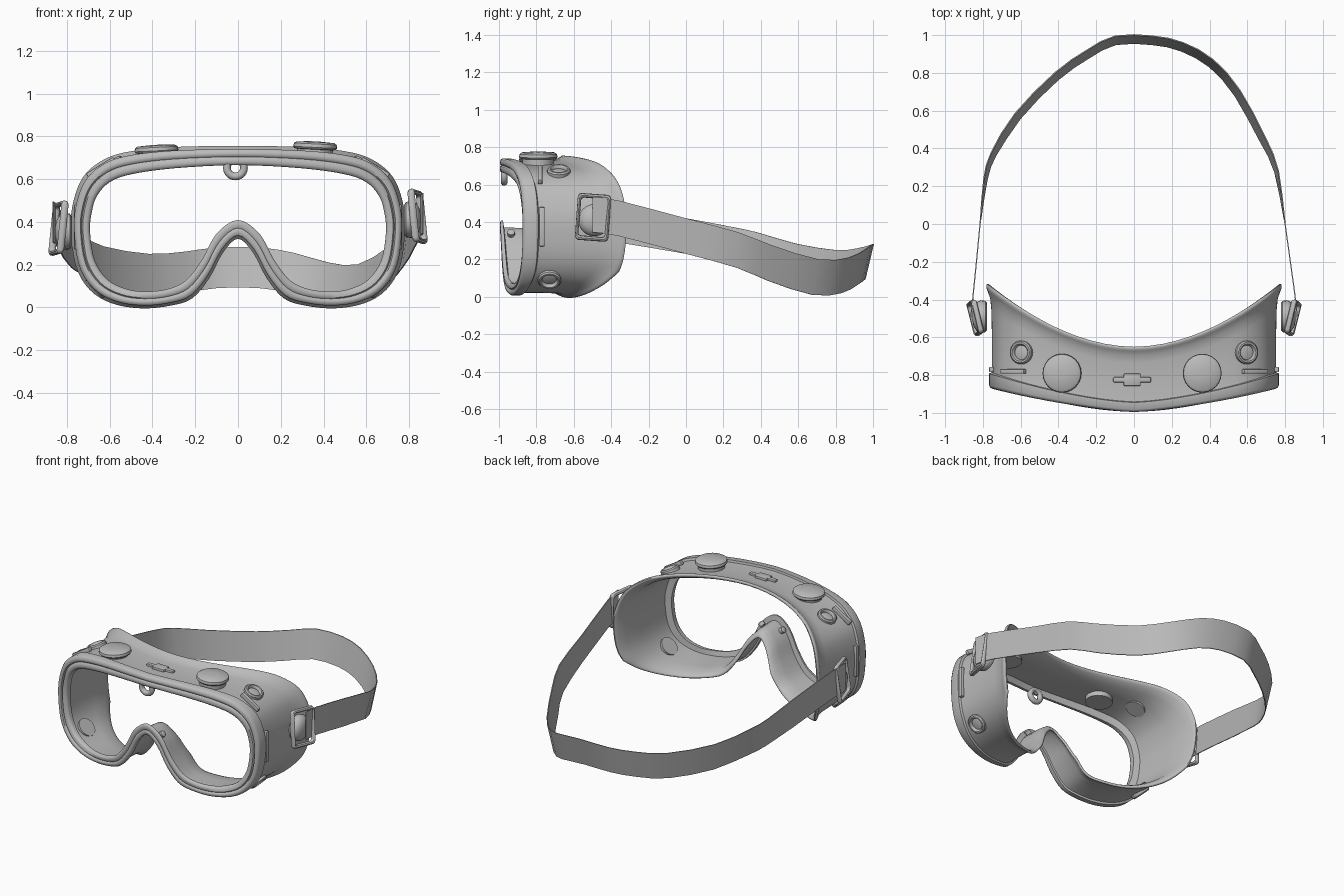
import bpy, bmesh, math
from mathutils import Vector

if "Cube" in bpy.data.objects:
    bpy.data.objects.remove(bpy.data.objects["Cube"])

grey = bpy.data.materials.new("plain_grey")
grey.diffuse_color = (0.5, 0.5, 0.5, 1)
grey.use_nodes = True
grey.node_tree.nodes["Principled BSDF"].inputs["Base Color"].default_value = grey.diffuse_color


def finish(name, bm, angle=40):
    bmesh.ops.recalc_face_normals(bm, faces=bm.faces)
    me = bpy.data.meshes.new(name)
    bm.to_mesh(me)
    bm.free()
    ob = bpy.data.objects.new(name, me)
    bpy.context.collection.objects.link(ob)
    me.materials.append(grey)
    bpy.context.view_layer.objects.active = ob
    ob.select_set(True)
    bpy.ops.object.shade_smooth_by_angle(angle=math.radians(angle))
    ob.select_set(False)
    return ob


def skin(bm, rings, close_rings):
    """Join a list of closed vertex rings with quads."""
    rows = [[bm.verts.new(p) for p in r] for r in rings]
    n = len(rows[0])
    for k in range(len(rows) if close_rings else len(rows) - 1):
        a, b = rows[k], rows[(k + 1) % len(rows)]
        for i in range(n):
            j = (i + 1) % n
            bm.faces.new((a[i], a[j], b[j], b[i]))
    return rows


def spline(pts, sub=4, closed=True):
    """Catmull-Rom curve through the points."""
    out, n = [], len(pts)
    for i in range(n if closed else n - 1):
        ids = [(i + k - 1) % n if closed else min(max(i + k - 1, 0), n - 1) for k in range(4)]
        p0, p1, p2, p3 = (Vector(pts[k]) for k in ids)
        for s in range(sub):
            t = s / sub
            out.append(0.5 * (2 * p1 + (p2 - p0) * t + (2 * p0 - 5 * p1 + 4 * p2 - p3) * t * t
                              + (3 * p1 - p0 - 3 * p2 + p3) * t ** 3))
    return out if closed else out + [Vector(pts[-1])]


def lathe(name, profile, loc, normal, seg=24, capped=True):
    """Turned part whose axis follows the given normal."""
    q = Vector(normal).to_track_quat('Z', 'Y')
    rings = [[q @ Vector((r * math.cos(2 * math.pi * i / seg), r * math.sin(2 * math.pi * i / seg), h))
              + Vector(loc) for i in range(seg)] for r, h in profile]
    bm = bmesh.new()
    rows = skin(bm, rings, not capped)
    if capped:
        bm.faces.new(rows[0])
        bm.faces.new(rows[-1])
    return finish(name, bm)


def block(name, loc, size, rot_y=0, bevel=0.006):
    bm = bmesh.new()
    bmesh.ops.create_cube(bm, size=1)
    bmesh.ops.scale(bm, vec=size, verts=bm.verts)
    bmesh.ops.bevel(bm, geom=bm.edges[:], offset=bevel, segments=2, affect='EDGES', profile=0.5)
    ob = finish(name, bm)
    ob.location = loc
    ob.rotation_euler.y = rot_y
    return ob


# --- goggle body: outer and opening outlines (right half), lofted front to back
outer = [(0, .74), (.3, .733), (.5, .712), (.62, .675), (.71, .6), (.755, .49), (.767, .37), (.745, .2),
         (.68, .09), (.58, .03), (.45, .008), (.32, .02), (.22, .055), (.14, .15), (.075, .27), (0, .335)]
inner = [(0, .665), (.3, .65), (.5, .622), (.6, .585), (.66, .52), (.685, .44), (.692, .35), (.67, .22),
         (.61, .13), (.52, .085), (.43, .074), (.33, .085), (.245, .125), (.17, .22), (.1, .345), (0, .408)]


def full(half):
    return spline(half + [(-x, z) for x, z in half[-2:0:-1]])


outer, inner = full(outer), full(inner)


def front_y(x):
    return -0.993 + 0.125 * (abs(x) / .77) ** 1.4


def back_y(x, z):
    y = -0.65 + 0.335 * (min(abs(x), .77) / .77) ** 1.9
    y -= 0.08 * min(1, max(0, 1 - z / .14))
    return y - 0.14 * math.exp(-(x / .2) ** 2) * min(1, max(0, (.55 - z) / .15))


# (depth from front to back, blend from outer outline to opening)
stations = [(1, -.14), (.985, -.2), (.96, -.2), (.93, -.1), (.86, .08), (.75, .16), (.5, .2), (.2, .2), (.15, .18),
            (.14, 0), (.03, 0), (.005, .08), (-.008, .25), (-.005, .4), (.015, .48), (-.005, .56), (-.008, .8),
            (.005, .95), (.03, 1), (.07, 1), (.1, .5), (.6, .45), (.85, .34), (.95, .14), (.985, .04), (1, -.04)]
rings = []
for s, t in stations:
    ring = []
    for o, i in zip(outer, inner):
        p = o.lerp(i, t)
        f = front_y(o.x)
        ring.append((p.x, f + s * (back_y(o.x, o.y) - f), p.y))
    rings.append(ring)
bm = bmesh.new()
skin(bm, rings, True)
finish("goggle_body", bm, 50)

# --- head strap: centre line x, y, z from left buckle round the back to the right one
path = [(-.865, -.5, .40), (-.85, -.36, .385), (-.815, 0, .325), (-.795, .24, .28), (-.755, .38, .25),
        (-.63, .585, .19), (-.42, .8, .155), (-.25, .92, .165), (-.1, .995, .185), (.1, .995, .185),
        (.26, .96, .16), (.42, .87, .115), (.56, .71, .105), (.695, .46, .18), (.765, .28, .25),
        (.8, 0, .325), (.85, -.36, .42), (.865, -.5, .44)]
bm = bmesh.new()
prev = None
for x, y, z in spline(path, 2, False):
    w = .095
    lean = 1 - .045 * max(0, min(1, y / .5))       # lower edge leans inward at the back
    out = Vector((x, max(y, 0), 0)).normalized() * .003
    ring = [Vector((x, y, z + w)) + out, Vector((x * lean, y * lean if y > 0 else y, z - w)) + out]
    ring += [ring[1] - 2 * out, ring[0] - 2 * out]
    row = [bm.verts.new(v) for v in ring]
    if prev:
        for i in range(4):
            j = (i + 1) % 4
            bm.faces.new((prev[i], prev[j], row[j], row[i]))
    else:
        bm.faces.new(row)
    prev = row
bm.faces.new(prev)
finish("head_strap", bm, 30)

ring_vent = [(.062, -.035), (.062, .012), (.055, .02), (.046, .02), (.04, .012), (.038, .002), (.02, .006)]
for side, label in ((-1, "left"), (1, "right")):
    zb = .41 if side > 0 else .355
    # --- strap buckle: rounded rectangular loop, tilted
    centre = []
    for cy, cz, a0 in ((.062, .095, 0), (-.062, .095, 90), (-.062, -.095, 180), (.062, -.095, 270)):
        for k in range(4):
            a = math.radians(a0 + 30 * k)
            centre.append(Vector((0, cy + .018 * math.cos(a), cz + .018 * math.sin(a))))
    rings = []
    for c in centre:
        d = c.normalized()
        tilt = Vector((0, .08 * c.z, -.08 * c.y))
        rings.append([Vector((side * (.84 - .1 * c.z + .25 * c.y + .017 * math.cos(a)), -.497, zb + .015))
                      + c + tilt + d * .014 * math.sin(a)
                      for a in (2 * math.pi * k / 8 for k in range(8))])
    bm = bmesh.new()
    skin(bm, rings, True)
    finish(label + "_buckle_loop", bm)
    # --- rounded buckle post joining loop and body
    lathe(label + "_buckle_post", [(.07, -.035), (.083, -.025), (.086, 0), (.076, .022), (.05, .038), (.015, .044)],
          (side * .812, -.49, zb), (side, 0, 0))
    # --- large top vent cap
    lathe(label + "_top_vent", [(.085, -.05), (.085, .012), (.097, .014), (.103, .022), (.1, .038), (.088, .046),
                                (.02, .05)],
          (side * .37 - .01, -.79, .718 + side * .008), (side * .05, 0, 1))
    # --- small ring vents on the upper and lower corners
    lathe(label + "_upper_ring_vent", ring_vent, (side * .595, -.68, .668), (side * .42, 0, .9))
    lathe(label + "_lower_ring_vent", ring_vent, (side * .66, -.73, .096), (side * .72, 0, -.7))
    # --- raised ribs on the corner and the side
    block(label + "_corner_rib", (side * .64, -.78, .652), (.15, .025, .03), side * .55)
    block(label + "_side_rib", (side * .755, -.77, .375), (.025, .028, .21))
    # --- small stud beside the nose arch
    lathe(label + "_nose_stud", [(.02, -.02), (.02, .004), (.012, .008)],
          (side * .085, -.935, .345), (side * .8, 0, .6), 12)

# --- raised mark on the top centre
block("top_rib", (-.01, -.825, .728), (.2, .028, .022))
block("top_rib_pad", (-.01, -.825, .73), (.09, .065, .022))

# --- front tab with a hole
tab = [(.04 + .018 * math.cos(2 * math.pi * k / 10), .018 * math.sin(2 * math.pi * k / 10)) for k in range(10)]
lathe("front_tab_ring", tab, (-.012, -.972, .652), (0, -1, 0), 24, capped=False)
